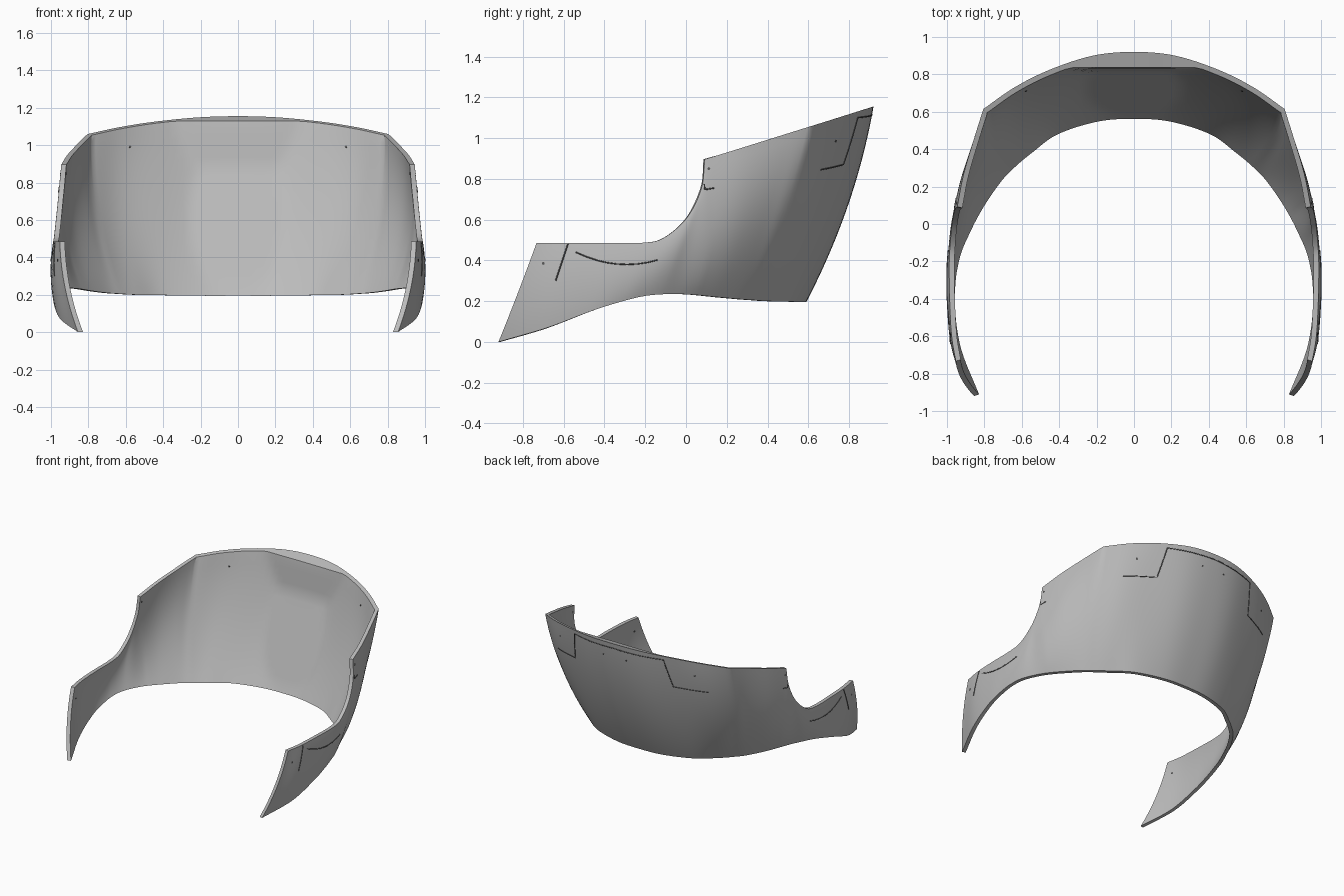
import bpy, bmesh, math
from mathutils import Vector
from mathutils.bvhtree import BVHTree

if "Cube" in bpy.data.objects:
    bpy.data.objects.remove(bpy.data.objects["Cube"], do_unlink=True)

THICK = 0.028
STEPS = 6      # columns between two control points
ROWS = 18      # rows from lower edge to upper edge


def material(name, rgb):
    mat = bpy.data.materials.new(name)
    mat.use_nodes = True
    colour = (*rgb, 1)
    mat.diffuse_color = colour
    mat.node_tree.nodes["Principled BSDF"].inputs["Base Color"].default_value = colour
    return mat


shell_grey = material("shell grey", (0.5, 0.5, 0.5))
seam_grey = material("seam dark grey", (0.1, 0.1, 0.1))

# Guide curves of the left half, from the middle of the back to the front tip
lower = [(0, .59, .195), (.2, .575, .195), (.42, .505, .198), (.56, .405, .2),
         (.65, .33, .205), (.72, .26, .21), (.8, .15, .22), (.86, .05, .23),
         (.905, -.04, .235), (.945, -.13, .233), (.967, -.21, .224),
         (.982, -.31, .2), (.985, -.46, .153), (.95, -.68, .07), (.855, -.92, 0)]
middle = [(0, .795, .67), (.22, .775, .665), (.46, .69, .65), (.64, .6, .64),
          (.765, .49, .63), (.825, .395, .61), (.9, .25, .57), (.944, .12, .53),
          (.963, .02, .48), (.98, -.06, .42), (.992, -.16, .365),
          (1, -.265, .34), (1, -.43, .32), (.98, -.64, .28), (.925, -.825, .24)]
upper = [(0, .92, 1.155), (.22, .9, 1.148), (.45, .825, 1.125), (.64, .73, 1.095),
         (.805, .615, 1.059), (.845, .49, 1.02), (.91, .27, .951), (.945, .092, .896),
         (.958, .075, .75), (.972, .005, .61), (.983, -.11, .51),
         (.988, -.22, .486), (.985, -.42, .486), (.975, -.6, .486), (.953, -.733, .486)]


def spline(points, corners=()):
    """Smooth curve through the points, left sharp at the given corners."""
    pts = [Vector(p) for p in points]
    last = len(pts) - 1
    out = []
    for i in range(last):
        p, q = pts[i], pts[i + 1]
        if i == 0:      # mirrored neighbour across the middle
            before = Vector((-q.x, q.y, q.z))
        else:
            before = 2 * p - q if i in corners else pts[i - 1]
        after = 2 * q - p if i + 1 == last or i + 1 in corners else pts[i + 2]
        for s in range(STEPS):
            t = s / STEPS
            out.append(0.5 * (2 * p + (q - before) * t
                              + (2 * before - 5 * p + 4 * q - after) * t ** 2
                              + (3 * p - before - 3 * q + after) * t ** 3))
    return out + [pts[last]]


def mirrored(points):
    return [Vector((-p.x, p.y, p.z)) for p in reversed(points[1:])] + points


low = mirrored(spline(lower))
mid = mirrored(spline(middle))
top = mirrored(spline(upper, corners=(4, 7)))
COLS = len(low)


def surface(c, v):
    c = max(0, min(COLS - 1, c))
    handle = 2 * mid[c] - (low[c] + top[c]) / 2
    return low[c] * (1 - v) ** 2 + handle * 2 * v * (1 - v) + top[c] * v ** 2


def outward(c, v):
    v = max(0.15, min(0.75, v))
    along = surface(c + 1, v) - surface(c - 1, v)
    up = surface(c, v + 0.05) - surface(c, v - 0.05)
    n = along.cross(up)
    n.z = 0
    n.normalize()
    p = surface(c, v)
    return n if n.x * p.x + n.y * (p.y + 0.3) > 0 else -n


def pad_plane(z):
    """Depth of the two flat faces on the inside of the back."""
    if z < 0.88:
        return 0.57 + (z - 0.2) * 0.36
    return 0.815 + (z - 0.88) * 0.08


def inner_point(c, r):
    v = r / ROWS
    p = surface(c, v) - outward(c, v) * THICK
    if abs(p.x) < 0.5:
        p.y = min(p.y, pad_plane(p.z))
    if r == ROWS and p.y > 0.12:     # keep the sloping rim flat
        p.z -= (surface(c, v).y - p.y) * 0.313
    return p


# Curved shell: outer skin, inner skin and the rim joining them
bm = bmesh.new()
outer = [[bm.verts.new(surface(c, r / ROWS)) for r in range(ROWS + 1)] for c in range(COLS)]
inner = [[bm.verts.new(inner_point(c, r)) for r in range(ROWS + 1)] for c in range(COLS)]
for c in range(COLS - 1):
    for r in range(ROWS):
        for skin in (outer, inner):
            bm.faces.new((skin[c][r], skin[c + 1][r], skin[c + 1][r + 1], skin[c][r + 1]))
    for r in (0, ROWS):
        bm.faces.new((outer[c][r], outer[c + 1][r], inner[c + 1][r], inner[c][r]))
for c in (0, COLS - 1):
    for r in range(ROWS):
        bm.faces.new((outer[c][r], outer[c][r + 1], inner[c][r + 1], inner[c][r]))
bmesh.ops.recalc_face_normals(bm, faces=bm.faces)
tree = BVHTree.FromBMesh(bm)
mesh = bpy.data.meshes.new("curved_shell")
bm.to_mesh(mesh)
bm.free()
mesh.materials.append(shell_grey)
shell = bpy.data.objects.new("curved_shell", mesh)
bpy.context.collection.objects.link(shell)


def activate(obj):
    bpy.ops.object.select_all(action='DESELECT')
    obj.select_set(True)
    bpy.context.view_layer.objects.active = obj


activate(shell)
bpy.ops.object.shade_smooth_by_angle(angle=math.radians(40))


def hit_side(y, z, side):
    return tree.ray_cast(Vector((2 * side, y, z)), Vector((-side, 0, 0)))


def hit_back(x, z, side):
    return tree.ray_cast(Vector((x * side, 2, z)), Vector((0, -1, 0)))


def seam(name, path, caster, side):
    """Thin dark line laid on the outer skin along a path."""
    places = []
    for (a, b), (d, e) in zip(path, path[1:]):
        for s in range(13):
            t = s / 12
            hit = caster(a + (d - a) * t, b + (e - b) * t, side)[0]
            if hit and (not places or (hit - places[-1]).length > 0.002):
                places.append(hit)
    if len(places) < 2:
        return
    curve = bpy.data.curves.new(name, 'CURVE')
    curve.dimensions = '3D'
    curve.bevel_depth = 0.0035
    curve.bevel_resolution = 1
    curve.use_fill_caps = True
    line = curve.splines.new('POLY')
    line.points.add(len(places) - 1)
    for point, p in zip(line.points, places):
        point.co = (*p, 1)
    curve.materials.append(seam_grey)
    obj = bpy.data.objects.new(name, curve)
    bpy.context.collection.objects.link(obj)
    activate(obj)
    bpy.ops.object.convert(target='MESH')


def rivet_hole(name, a, b, caster, side):
    """Small dark plug showing on both skins."""
    spot, normal = caster(a, b, side)[:2]
    if spot is None:
        return
    bpy.ops.mesh.primitive_cylinder_add(vertices=12, radius=0.007, depth=THICK + 0.004,
                                        location=spot - normal * THICK / 2)
    obj = bpy.context.object
    obj.name = name
    obj.rotation_euler = normal.to_track_quat('Z', 'Y').to_euler()
    obj.data.materials.append(seam_grey)


# Seams and fixing holes, the same on both sides
arc = [(-0.54 + 0.4 * i / 8, 0.38 + 0.06 * (1 - i / 5) ** 2) for i in range(9)]
for side, word in ((1, "left"), (-1, "right")):
    seam(word + "_cheek_seam", [(-.58, .48), (-.64, .3)], hit_side, side)
    seam(word + "_cheek_arc", arc, hit_side, side)
    seam(word + "_notch_seam", [(.09, .775), (.092, .747), (.14, .755)], hit_side, side)
    seam(word + "_back_seam", [(.39, 1.1), (.43, .87), (.66, .845)], hit_back, side)
    rivet_hole(word + "_cheek_hole", -.7, .385, hit_side, side)
    rivet_hole(word + "_notch_hole", .112, .85, hit_side, side)
    rivet_hole(word + "_back_hole", .1, 1.035, hit_back, side)
    rivet_hole(word + "_corner_hole", .59, .985, hit_back, side)
seam("rim_seam", [(-.39, 1.1), (0, 1.115), (.39, 1.1)], hit_back, 1)
